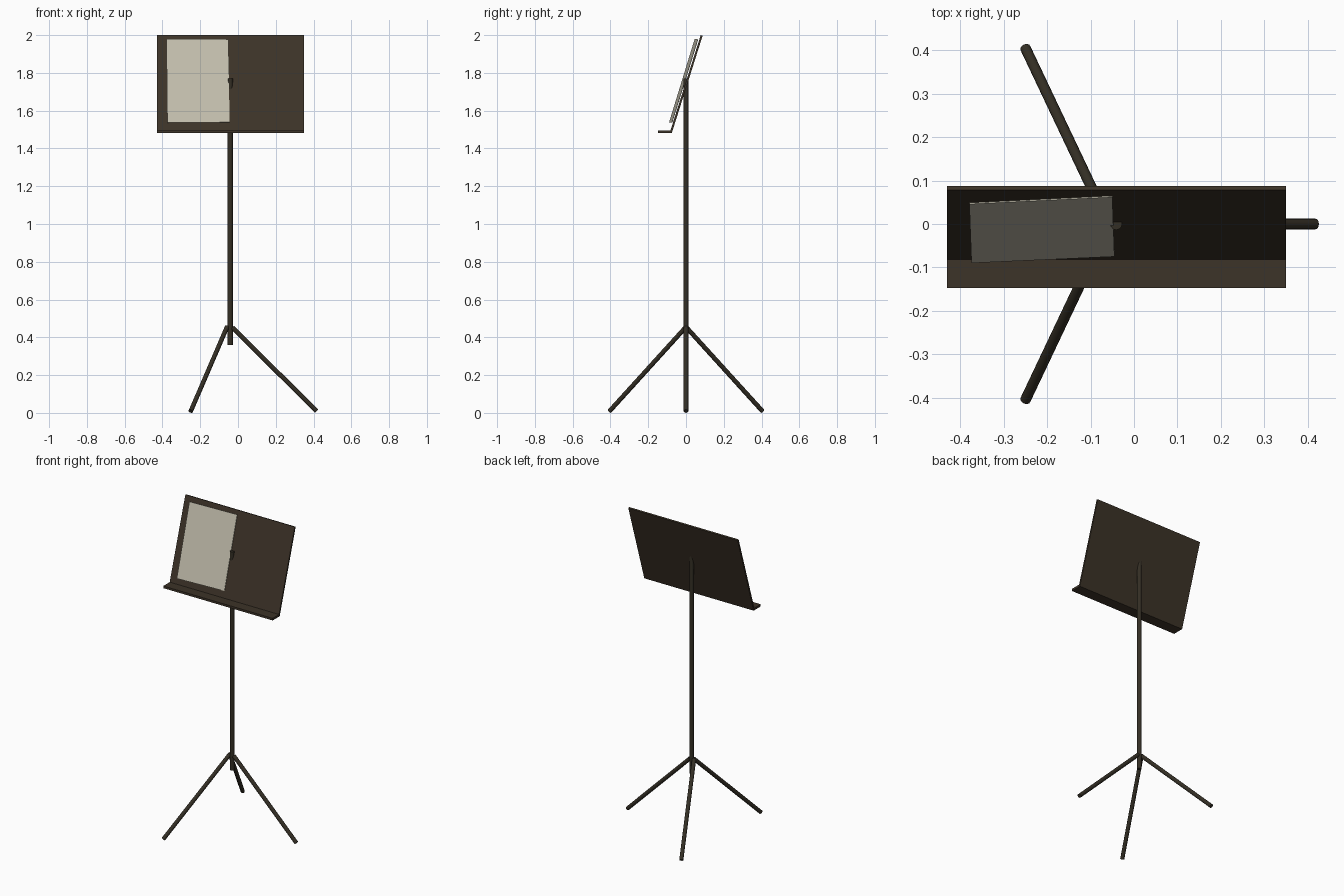
import bpy
import bmesh
from mathutils import Vector

if "Cube" in bpy.data.objects:
    bpy.data.objects.remove(bpy.data.objects["Cube"], do_unlink=True)


def make_material(name, rgb):
    mat = bpy.data.materials.new(name)
    mat.use_nodes = True
    mat.diffuse_color = (*rgb, 1)
    mat.node_tree.nodes["Principled BSDF"].inputs["Base Color"].default_value = (*rgb, 1)
    return mat


board_brown = make_material("dark_brown", (0.046, 0.033, 0.021))
pole_brown = make_material("blackish_brown", (0.034, 0.028, 0.018))
paper_cream = make_material("paper_cream", (0.55, 0.52, 0.42))


def add_prism(name, points, offset, mat):
    """Flat outline pushed along an offset vector into a solid."""
    bm = bmesh.new()
    face = bm.faces.new([bm.verts.new(p) for p in points])
    ext = bmesh.ops.extrude_face_region(bm, geom=[face], use_keep_orig=True)
    moved = [g for g in ext["geom"] if isinstance(g, bmesh.types.BMVert)]
    bmesh.ops.translate(bm, verts=moved, vec=offset)
    bmesh.ops.recalc_face_normals(bm, faces=bm.faces)
    mesh = bpy.data.meshes.new(name)
    bm.to_mesh(mesh)
    bm.free()
    obj = bpy.data.objects.new(name, mesh)
    bpy.context.collection.objects.link(obj)
    mesh.materials.append(mat)
    return obj


def add_rod(name, start, end, radius):
    """Straight round tube between two points."""
    start, end = Vector(start), Vector(end)
    axis = end - start
    bpy.ops.mesh.primitive_cylinder_add(vertices=16, radius=radius, depth=axis.length,
                                        location=(start + end) / 2)
    obj = bpy.context.object
    obj.name = name
    obj.rotation_euler = axis.to_track_quat("Z", "Y").to_euler()
    obj.data.materials.append(pole_brown)
    bpy.ops.object.shade_smooth_by_angle()
    return obj


# Upright pole, its top poking through the sloping desk
POLE_X = -0.041
add_rod("pole", (POLE_X, 0, 0.36), (POLE_X, 0, 1.77), 0.0135)

# Tripod legs
add_rod("left_leg", (-0.03, 0, 0.452), (0.417, 0, 0.009), 0.0122)
for name, side in (("back_right_leg", 1), ("front_right_leg", -1)):
    add_rod(name, (-0.058, 0, 0.455), (-0.25, side * 0.405, 0.009), 0.0122)

# Sloping desk with its front ledge, one L-shaped profile
profile = [(-0.147, 1.482), (-0.075, 1.482), (0.088, 1.997), (0.078, 2.0),
           (-0.082, 1.496), (-0.147, 1.496)]
add_prism("desk", [(-0.43, y, z) for y, z in profile], (0.78, 0, 0), board_brown)

# Sheet of paper leaning on the desk
corners = [(-0.374, -0.09, 1.537), (-0.045, -0.075, 1.539),
           (-0.05, 0.062, 1.978), (-0.379, 0.046, 1.98)]
add_prism("paper_sheet", corners, (0, 0.003, -0.001), paper_cream)
